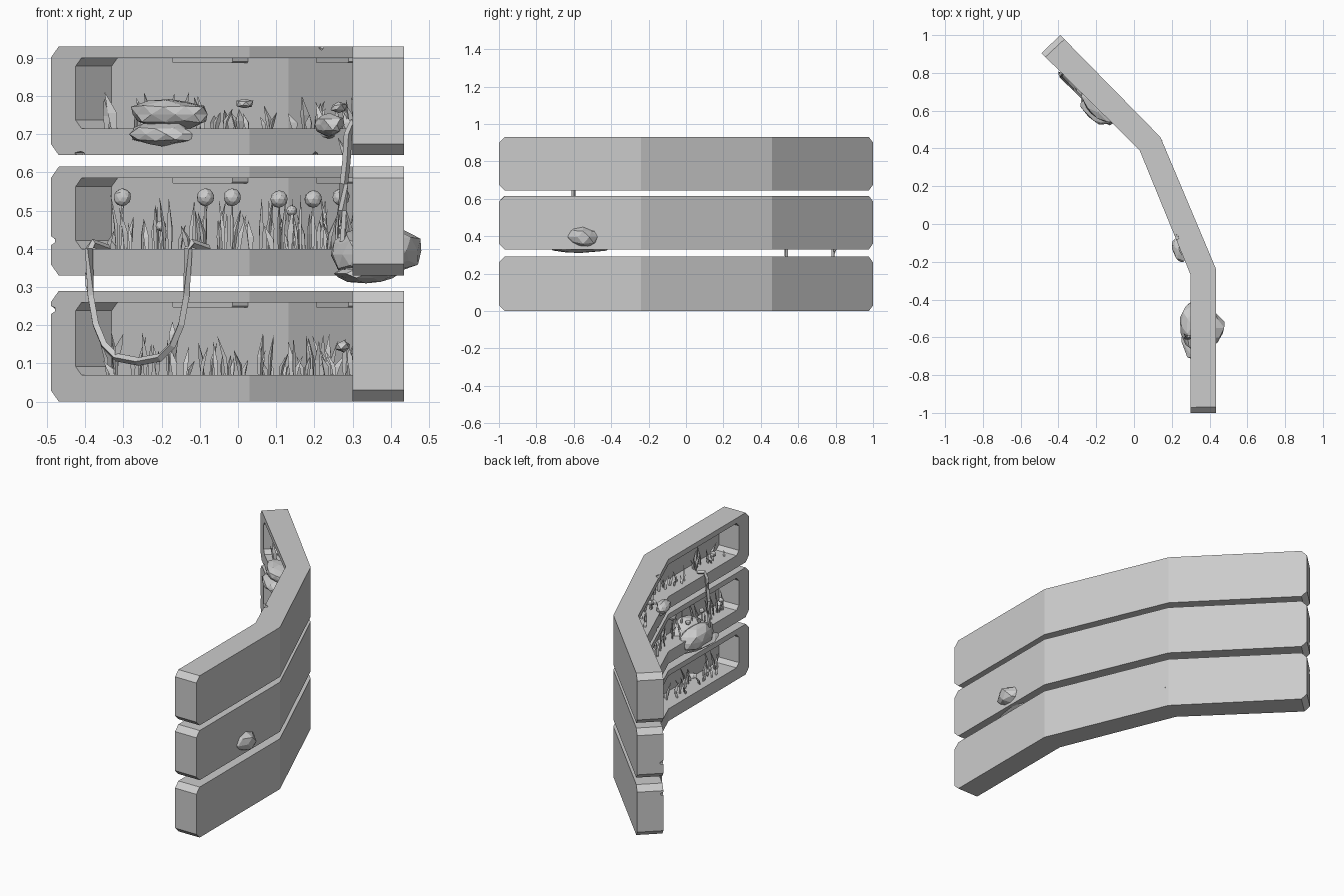
import bpy, bmesh, math, random
from mathutils import Vector, Matrix

if "Cube" in bpy.data.objects:
    bpy.data.objects.remove(bpy.data.objects["Cube"])
rng = random.Random(4)

stone = bpy.data.materials.new("stone grey")
stone.use_nodes = True
stone.diffuse_color = (0.6, 0.6, 0.6, 1)
stone.node_tree.nodes["Principled BSDF"].inputs["Base Color"].default_value = (0.6, 0.6, 0.6, 1)

# Plan outline of the bent wall
INNER = [Vector(p) for p in ((0.30, -1), (0.30, -0.27), (0.03, 0.39), (-0.49, 0.905))]
OUTER = [Vector(p) for p in ((0.435, -1), (0.435, -0.24), (0.14, 0.46), (-0.39, 1.0))]
PLANKS = [(0, 0.29), (0.33, 0.615), (0.645, 0.93)]
FLOOR, LIP = 0.07, 0.03


def on_wall(s, f, z):
    """s runs 0-3 along the wall, f runs 0-1 from inner to outer face."""
    i = min(int(s), 2)
    a = INNER[i].lerp(INNER[i + 1], s - i)
    b = OUTER[i].lerp(OUTER[i + 1], s - i)
    return a.lerp(b, f).to_3d() + Vector((0, 0, z))


def make_object(name, bm):
    bmesh.ops.recalc_face_normals(bm, faces=bm.faces)
    mesh = bpy.data.meshes.new(name)
    bm.to_mesh(mesh)
    bm.free()
    mesh.materials.append(stone)
    obj = bpy.data.objects.new(name, mesh)
    bpy.context.collection.objects.link(obj)
    return obj


def loft(bm, rings):
    rows = [[bm.verts.new(p) for p in ring] for ring in rings]
    n = len(rows[0])
    for a, b in zip(rows, rows[1:]):
        for i in range(n):
            j = (i + 1) % n
            bm.faces.new((a[i], a[j], b[j], b[i]))
    bm.faces.new(rows[0])
    bm.faces.new(rows[-1])


def bent_bar(bm, start, end, f0, f1, low, high, cut):
    """Bar following the wall with chamfered ends."""
    run = cut / 0.74
    stations = [(start, cut), (start + run, 0)]
    stations += [(s, 0) for s in (1, 2) if start < s < end]
    stations += [(end - run, 0), (end, cut)]
    loft(bm, [[on_wall(s, f0, low + c), on_wall(s, f1, low + c),
               on_wall(s, f1, high - c), on_wall(s, f0, high - c)] for s, c in stations])


def lump(bm, centre, size, turn=0.0, rough=0.16, detail=2):
    verts = bmesh.ops.create_icosphere(bm, subdivisions=detail, radius=1)["verts"]
    place = Matrix.Translation(centre) @ Matrix.Rotation(turn, 4, "Z") @ Matrix.Diagonal((*size, 1))
    for v in verts:
        v.co = place @ (v.co * rng.uniform(1 - rough, 1 + rough))


def blade(bm, base, height, width, lean):
    """Three-sided leaf, widest low down and bent to a point."""
    angle = rng.uniform(0, math.tau)
    rings = []
    for t, w in ((0, 0.6), (0.45, 1), (1, 0.06)):
        mid = base + lean * t * t + Vector((0, 0, height * t))
        rings.append([mid + Vector((math.cos(angle + k * math.tau / 3) * width * w,
                                    math.sin(angle + k * math.tau / 3) * width * w * 0.6, 0))
                      for k in range(3)])
    loft(bm, rings)


def small_lean(amount):
    return Vector((rng.uniform(-amount, amount), rng.uniform(-amount, amount), 0))


# Planks with long planting recesses and chipped edges
CHIPS = [[(-0.49, 0.905, 0.24)],
         [(-0.49, 0.905, 0.42)],
         [(-0.41, 0.83, 0.645), (0.20, -0.03, 0.645), (0.22, -0.07, 0.93)]]
for (low, high), chips, name in zip(PLANKS, CHIPS, ("lower", "middle", "upper")):
    bm = bmesh.new()
    bent_bar(bm, 0, 3, 0, 1, low, high, 0.03)
    plank = make_object(name + "_plank", bm)
    bm = bmesh.new()
    bent_bar(bm, 0.125, 2.875, -0.3, 0.93, low + FLOOR, high - LIP, 0.022)
    for chip in chips:
        lump(bm, Vector(chip), (0.02, 0.02, 0.012), rough=0.2, detail=1)
    cutter = make_object(name + "_cutter", bm)
    cutter.hide_render = True
    mod = plank.modifiers.new("recess", "BOOLEAN")
    mod.operation = "DIFFERENCE"
    mod.solver = "EXACT"
    mod.object = cutter
    bpy.context.view_layer.objects.active = plank
    bpy.ops.object.modifier_apply(modifier=mod.name)
    bpy.data.objects.remove(cutter)

    # Ledges hanging from the recess ceiling
    bm = bmesh.new()
    for s in (0.35, 1.3, 2.2):
        bent_bar(bm, s, s + 0.3, 0.55, 0.94, high - LIP - 0.014, high - LIP + 0.004, 0.004)
    make_object(name + "_recess_ledges", bm)


def planting(name, floor, count, tall, width, gaps=()):
    bm = bmesh.new()
    for i in range(count):
        s = 0.2 + 2.62 * (i + rng.random()) / count
        if any(a < s < b for a, b in gaps):
            continue
        base = on_wall(s, rng.uniform(0.25, 0.8), floor - 0.004)
        blade(bm, base, rng.uniform(*tall), rng.uniform(*width), small_lean(0.025))
    return make_object(name, bm)


planting("lower_grass", FLOOR, 100, (0.04, 0.12), (0.006, 0.011))
planting("middle_grass", PLANKS[1][0] + FLOOR, 95, (0.05, 0.15), (0.005, 0.010))
planting("upper_leaves", PLANKS[2][0] + FLOOR, 85, (0.03, 0.10), (0.007, 0.014),
         gaps=((0.55, 0.7), (1.75, 2.0)))

# Round flowers on stems
bm = bmesh.new()
floor = PLANKS[1][0] + FLOOR
for i in range(14):
    s = 0.25 + i * 0.19 + rng.uniform(-0.04, 0.04)
    base = on_wall(s, rng.uniform(0.3, 0.6), floor)
    height, size = rng.choice([(0.06, 0.014), (0.10, 0.014), (0.13, 0.023), (0.135, 0.023)])
    blade(bm, base, height, 0.006, Vector((0, 0, 0)))
    lump(bm, base + Vector((0, 0, height)), (size, size, size), rough=0.05)
make_object("round_flowers", bm)

# Small blossoms in the lower and upper recess
bm = bmesh.new()
for s, z in ((1.25, 0.145), (0.6, 0.14), (2.1, 0.78), (1.3, 0.77), (0.35, 0.77)):
    lump(bm, on_wall(s, 0.35, z), (0.022, 0.022, 0.014), rough=0.3, detail=1)
make_object("small_blossoms", bm)

# Boulders
ALONG = math.radians(-45)
ROCKS = {
    "upper_boulder": [((-0.18, 0.63, 0.752), (0.13, 0.065, 0.04), ALONG),
                      ((-0.20, 0.61, 0.70), (0.11, 0.06, 0.03), ALONG)],
    "upper_corner_rock": [((0.24, -0.14, 0.725), (0.035, 0.065, 0.03), 0.3),
                          ((0.25, -0.11, 0.70), (0.03, 0.05, 0.015), 0.3)],
    "middle_boulder": [((0.385, -0.55, 0.395), (0.095, 0.10, 0.065), 0),
                       ((0.31, -0.54, 0.385), (0.065, 0.13, 0.065), 0),
                       ((0.335, -0.57, 0.335), (0.085, 0.16, 0.024), 0)],
}
for name, stones in ROCKS.items():
    bm = bmesh.new()
    for centre, size, turn in stones:
        lump(bm, Vector(centre), size, turn, 0.11)
    make_object(name, bm)


def vine(name, points, radius):
    """Square-section stem threaded through the points."""
    bm = bmesh.new()
    rings = []
    for i, p in enumerate(points):
        along = points[min(i + 1, len(points) - 1)] - points[max(i - 1, 0)]
        turn = along.to_track_quat("Z", "Y")
        rings.append([p + turn @ Vector((x * radius, y * radius, 0))
                      for x, y in ((1, 0), (0, 1), (-1, 0), (0, -1))])
    loft(bm, rings)
    for p in points[3:-2:3]:
        blade(bm, p, 0.06, 0.011, small_lean(0.025))
    return make_object(name, bm)


# Looped vine hanging from the middle recess
loop = [on_wall(2.79, 0.4, 0.40), on_wall(2.79, 0.0, 0.415)]
for i in range(11):
    a = math.pi * i / 10
    s = 2.54 + 0.25 * math.copysign(abs(math.cos(a)) ** 0.7, math.cos(a))
    loop.append(on_wall(s, -0.09, 0.40 - 0.295 * math.sin(a) ** 0.75))
loop += [on_wall(2.29, 0.0, 0.415), on_wall(2.29, 0.4, 0.40)]
vine("looped_vine", loop, 0.011)

# Straight vine hanging from the upper recess
drop = [(0.3, 0.72), (0.0, 0.73), (-0.09, 0.70), (-0.12, 0.63),
        (-0.17, 0.57), (-0.2, 0.50), (-0.17, 0.42)]
vine("hanging_vine", [on_wall(0.55, f, z) for f, z in drop], 0.011)
